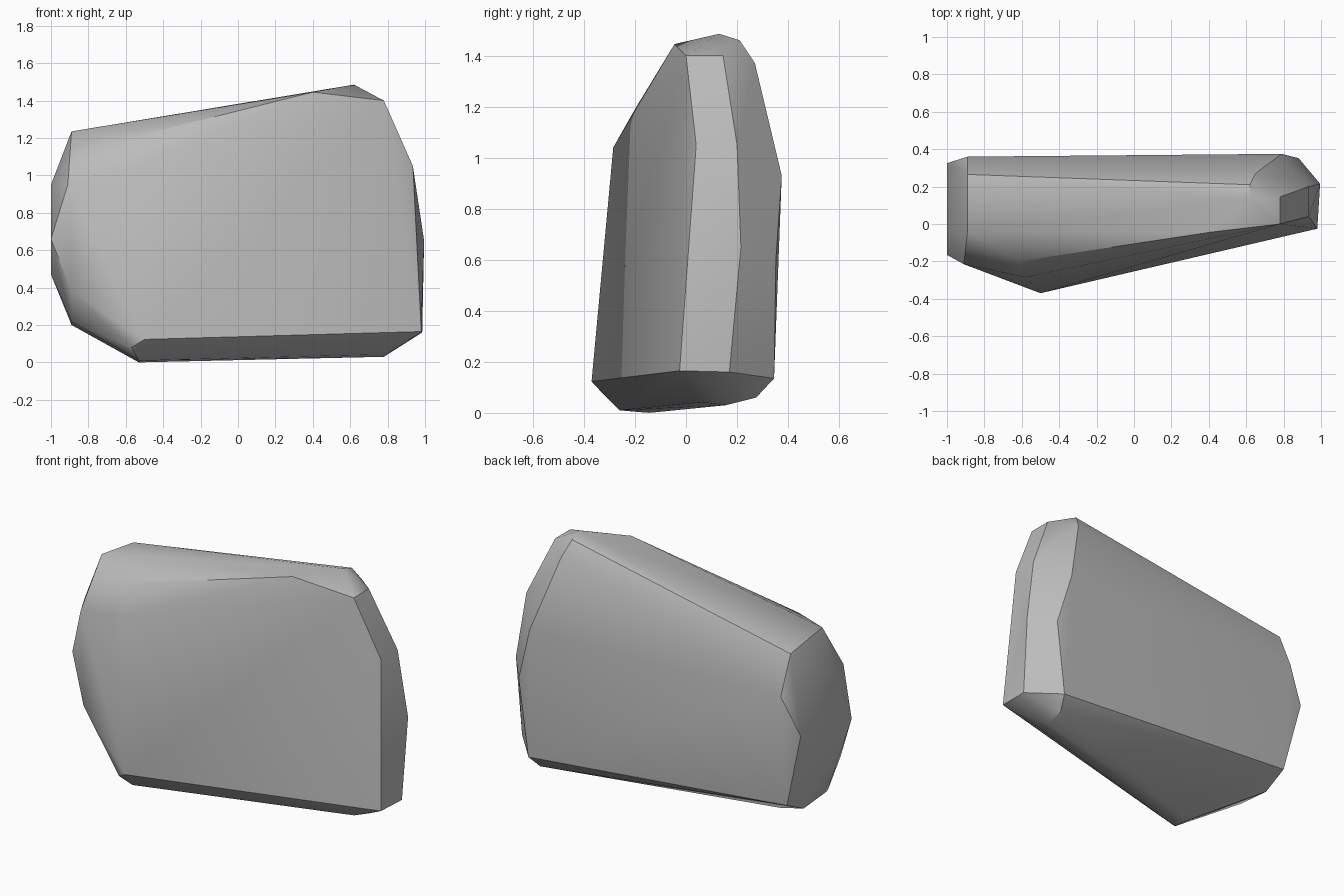
import bpy
import bmesh
import math

cube = bpy.data.objects.get("Cube")
if cube:
    bpy.data.objects.remove(cube, do_unlink=True)

# One stone colour
stone = bpy.data.materials.new("stone_grey")
stone.use_nodes = True
grey = (0.5, 0.5, 0.5, 1.0)
stone.diffuse_color = grey
stone.node_tree.nodes["Principled BSDF"].inputs["Base Color"].default_value = grey

# Corners of the boulder, grouped by region
crown = [(.62, .13, 1.485), (.62, .21, 1.46), (.65, .27, 1.37),
         (.4, -.045, 1.445), (-.89, -.04, 1.235), (-.89, .265, 1.19)]
left_end = [(.78, 0, 1.4), (.78, .145, 1.4), (.935, .04, 1.05), (.935, .2, 1.05),
            (.995, .215, .65), (.98, -.025, .165), (.985, .17, .16)]
back = [(.79, .375, .93), (.88, .352, .6), (.82, .345, .135),
        (-.89, .36, .965), (-.89, .3, .28)]
right_end = [(-1, -.04, .95), (-1, .325, .74), (-1, -.165, .66), (-1, .05, .47),
             (-.91, -.215, .95), (-.89, -.215, .38), (-.89, -.09, .22), (-.89, .14, .2)]
front = [(-.62, -.2, 1.19), (-.58, -.285, 1.04), (-.5, -.37, .123), (-.57, -.33, .08)]
base = [(-.53, -.26, .01), (-.53, -.145, 0), (.74, .06, .042),
        (.78, .155, .03), (.79, .275, .06)]

# Wrap the corners in a convex skin
bm = bmesh.new()
for region in (crown, left_end, back, right_end, front, base):
    for corner in region:
        bm.verts.new(corner)
bmesh.ops.convex_hull(bm, input=bm.verts[:])
loose = [v for v in bm.verts if not v.link_faces]
bmesh.ops.delete(bm, geom=loose, context="VERTS")
bmesh.ops.recalc_face_normals(bm, faces=bm.faces[:])

mesh = bpy.data.meshes.new("boulder")
bm.to_mesh(mesh)
bm.free()
mesh.materials.append(stone)
boulder = bpy.data.objects.new("boulder", mesh)
bpy.context.collection.objects.link(boulder)

# Soft shading across shallow facets, crisp at the chipped edges
bpy.context.view_layer.objects.active = boulder
boulder.select_set(True)
bpy.ops.object.shade_smooth_by_angle(angle=math.radians(32))
